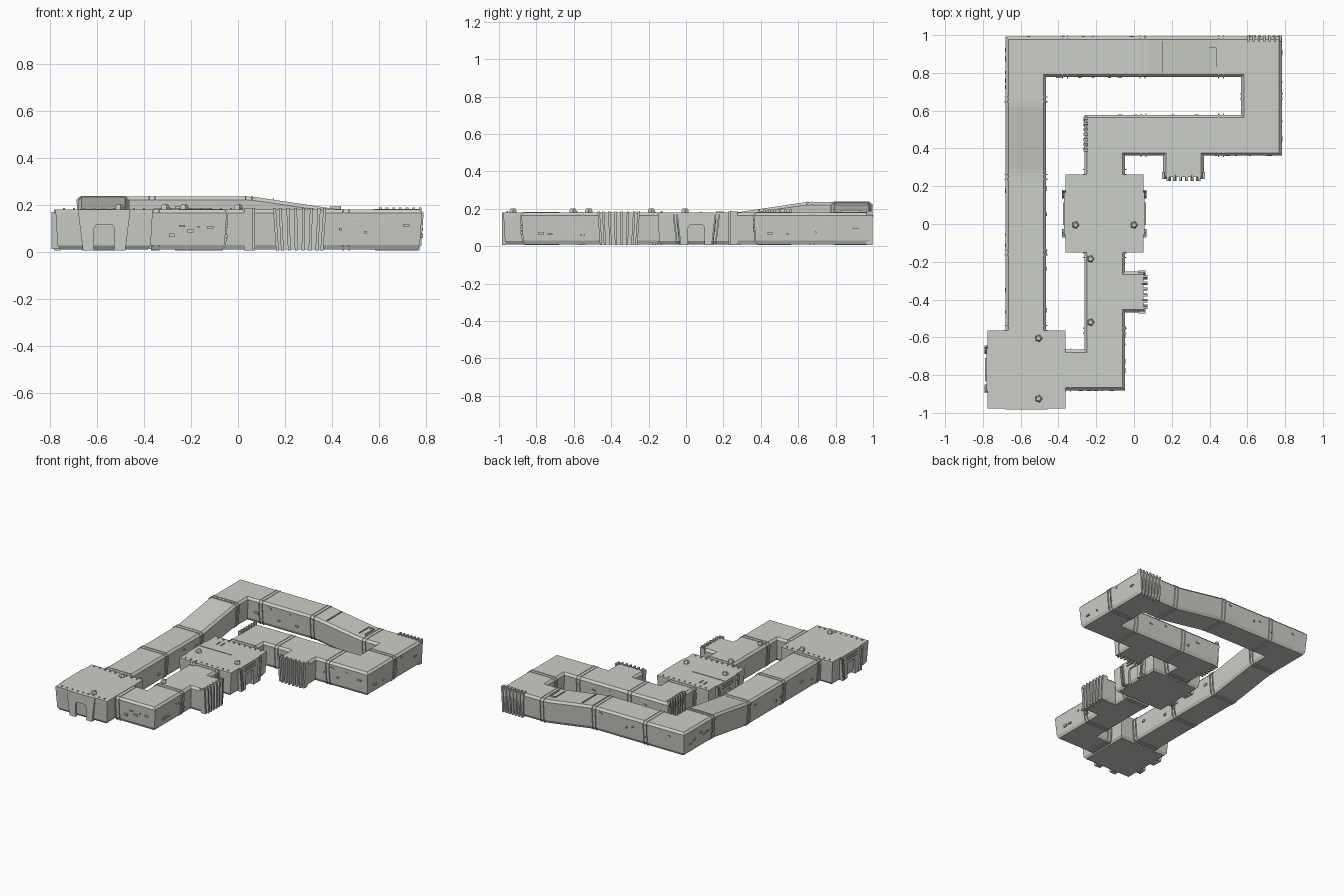
import bpy, bmesh, math, random
from mathutils import Vector

if "Cube" in bpy.data.objects:
    bpy.data.objects.remove(bpy.data.objects["Cube"])

random.seed(4)
mat = bpy.data.materials.new("pale_grey_panel")
mat.diffuse_color = (0.60, 0.615, 0.57, 1)
mat.use_nodes = True
mat.node_tree.nodes["Principled BSDF"].inputs["Base Color"].default_value = mat.diffuse_color

def finish(name, bm):
    bmesh.ops.recalc_face_normals(bm, faces=bm.faces)
    me = bpy.data.meshes.new(name)
    bm.to_mesh(me)
    bm.free()
    me.materials.append(mat)
    ob = bpy.data.objects.new(name, me)
    bpy.context.collection.objects.link(ob)
    return ob

def skin(bm, rings):
    """Join equal closed rings of points into a capped tube."""
    vs = [[bm.verts.new(p) for p in r] for r in rings]
    n = len(vs[0])
    for a, b in zip(vs, vs[1:]):
        for i in range(n):
            j = (i + 1) % n
            bm.faces.new((a[i], a[j], b[j], b[i]))
    bm.faces.new(vs[0])
    bm.faces.new(vs[-1][::-1])

# half cross-section of a corridor: (half width, height)
HALF = [(.088, .01), (.098, .03), (.1075, .165), (.093, .18)]
RING = [(.090, .006), (.104, .028), (.114, .167), (.096, .183)]

def sweep(bm, path, half):
    """Sweep a mirrored profile along a plan path with mitred corners."""
    prof = half + [(-u, z) for u, z in reversed(half)]
    pts = [Vector(p) for p in path]
    dirs = [(b - a).xy.normalized() for a, b in zip(pts, pts[1:])]
    rings = []
    for i, p in enumerate(pts):
        d0, d1 = dirs[max(i - 1, 0)], dirs[min(i, len(dirs) - 1)]
        m = (d0 + d1).normalized()
        k = 1 / m.dot(d1)
        side = Vector((m.y, -m.x)) * k
        rings.append([(p.x + side.x * u, p.y + side.y * u, p.z + z) for u, z in prof])
    skin(bm, rings)

def plate(bm, poly, x, y, out, d0, d1):
    """Extrude a (sideways, height) outline from a wall along the outward direction."""
    ox, oy = out
    skin(bm, [[(x + ox * d - oy * u, y + oy * d + ox * u, z) for u, z in poly]
              for d in (d0, d1)])

def box(bm, x0, x1, y0, y1, z0, z1):
    skin(bm, [[(x0, y0, z), (x1, y0, z), (x1, y1, z), (x0, y1, z)] for z in (z0, z1)])

# main corridors; the long one climbs to a raised corner and comes back down
UP = .055
L, T, R, M, C, B = -.5725, .885, .675, .47, -.155, -.773
bm = bmesh.new()
sweep(bm, [(L, -.57, 0), (L, .25, 0), (L, .29, .003), (L, .62, .052), (L, .66, UP), (L, T, UP),
           (.04, T, UP), (.08, T, .052), (.41, T, .003), (.45, T, 0),
           (R, T, 0), (R, M, 0), (C, M, 0), (C, .255, 0)], HALF)
finish("long_corridor", bm)
bm = bmesh.new()
sweep(bm, [(C, -.145, 0), (C, B, 0), (-.37, B, 0)], HALF)
finish("short_corridor", bm)

# pairs of thin frames at each corridor joint: (x, y, lift, runs along x?)
bm = bmesh.new()
joints = [(L, -.55, 0, 0), (L, -.15, 0, 0), (L, .25, 0, 0), (L, .66, UP, 0),
          (-.365, T, UP, 1), (.045, T, UP, 1), (.46, T, 0, 1), (R, .675, 0, 0),
          (.46, M, 0, 1), (.05, M, 0, 1), (C, .275, 0, 0),
          (C, -.165, 0, 0), (C, -.565, 0, 0), (-.35, B, 0, 1)]
for x, y, z, ax in joints:
    for o in (-.013, .013):
        dx, dy = (1, 0) if ax else (0, 1)
        sweep(bm, [(x + dx * (o - .003), y + dy * (o - .003), z),
                   (x + dx * (o + .003), y + dy * (o + .003), z)], RING)
finish("joint_frames", bm)

# two square rooms with a slightly narrower foot
ROOMS = [("corner_room", -.569, -.77), ("middle_room", -.157, .055)]
for name, cx, cy in ROOMS:
    bm = bmesh.new()
    rings = []
    for h, z in [(.185, .01), (.198, .028), (.206, .165), (.206, .181)]:
        rings.append([(cx + sx * h, cy + sy * h, z)
                      for sx, sy in ((-1, -1), (1, -1), (1, 1), (-1, 1))])
    skin(bm, rings)
    finish(name, bm)

# tapered door surrounds, arched recess and side fins on the open room walls
FRAME = [(-.112, .181), (-.09, .006), (-.043, .006), (-.043, .1), (-.034, .115),
         (.034, .115), (.043, .1), (.043, .006), (.09, .006), (.112, .181)]
surround, fins = bmesh.new(), bmesh.new()
for x, y, out in [(-.569, -.976, (0, -1)), (-.775, -.77, (-1, 0)),
                  (.049, .055, (1, 0)), (-.363, .055, (-1, 0))]:
    plate(surround, FRAME, x, y, out, -.02, .007)
    if out[1]:
        continue
    for u in (-.122, -.103, .103, .122):
        s = 1 if u > 0 else -1
        plate(fins, [(u - .004 - s * .018, .012), (u + .004 - s * .018, .012),
                     (u + .004, .17), (u - .004, .17)], x, y, out, -.02, .017)
    for z in (.14, .16):
        plate(fins, [(-.06, z), (.06, z), (.06, z + .006), (-.06, z + .006)], x, y, out, 0, .014)
finish("door_surrounds", surround)
finish("door_fins", fins)

# ribbed side stubs
def ribs(bm, x, y, out, n, half, d0, d1, top):
    for i in range(n):
        u = half * (2 * i / (n - 1) - 1)
        plate(bm, [(u * .88 - .006, .005), (u * .88 + .006, .005),
                   (u + .006, top), (u - .006, top)], x, y, out, d0, d1)

bm, rb = bmesh.new(), bmesh.new()
for x, y, out in [(.262, .25, (0, -1)), (.05, -.36, (1, 0))]:
    sweep(bm, [(x - out[0] * .17, y - out[1] * .17, 0), (x, y, 0)], HALF)
    ribs(rb, x, y, out, 2, .107, -.025, .012, .186)
    ribs(rb, x, y, out, 6, .083, -.01, .022, .186)
finish("side_stubs", bm)
finish("stub_ribs", rb)

# rib combs on two corridor corners
bm = bmesh.new()
ribs(bm, .69, .985, (0, 1), 7, .085, -.02, .012, .188)
ribs(bm, -.258, .475, (-1, 0), 7, .085, -.015, .01, .196)
finish("corner_combs", bm)

# five-sided roof vents
bm = bmesh.new()
for x, y in [(-.505, -.605), (-.505, -.925), (-.31, -.005), (0, -.005),
             (-.23, -.185), (-.23, -.52)]:
    rings = [[(x + r * math.cos(a * math.tau / 5), y + r * math.sin(a * math.tau / 5), z)
              for a in range(5)] for r, z in [(.02, .178), (.02, .19), (.013, .202)]]
    skin(bm, rings)
finish("roof_vents", bm)

# roof seams, hatch rails and small studs
bm = bmesh.new()
for s in [(.15, .154, .80, .97, .23), (.388, .392, .83, .935, .193), (.434, .438, .83, .935, .193),
          (.388, .438, .931, .935, .193), (-.65, -.49, .653, .657, .237),
          (-.36, -.11, .078, .082, .184), (-.285, -.28, .16, .2, .186),
          (-.25, -.245, .16, .2, .186)]:
    box(bm, *s[:4], s[4] - .012, s[4])
for cx, cy in [(r[1], r[2]) for r in ROOMS]:
    for i in range(9):
        px = cx - .17 + i * .0425
        for py in (cy - .185, cy + .185):
            box(bm, px - .004, px + .004, py - .004, py + .004, .178, .187)
finish("roof_details", bm)

# wall boxes scattered along straight walls: start, end, outward direction, lift
bm = bmesh.new()
walls = [((L - .1, -.5), (L - .1, .2), (-1, 0), 0), ((L + .1, -.5), (L + .1, .2), (1, 0), 0),
         ((L - .1, .7), (L - .1, .95), (-1, 0), UP), ((-.6, T + .1), (0, T + .1), (0, 1), UP),
         ((-.4, T - .1), (0, T - .1), (0, -1), UP), ((R + .1, .42), (R + .1, .93), (1, 0), 0),
         ((.42, M - .1), (.72, M - .1), (0, -1), 0), ((-.2, M + .1), (.5, M + .1), (0, 1), 0),
         ((C + .1, -.84), (C + .1, -.5), (1, 0), 0), ((-.32, B - .1), (-.1, B - .1), (0, -1), 0)]
for a, b, out, lift in walls:
    for i in range(5):
        t = (i + random.random()) / 5
        z = lift + random.uniform(.06, .15)
        w, h = random.uniform(.004, .014), random.uniform(.003, .008)
        plate(bm, [(-w, z - h), (w, z - h), (w, z + h), (-w, z + h)],
              a[0] + (b[0] - a[0]) * t, a[1] + (b[1] - a[1]) * t, out, -.005, .011)
finish("wall_boxes", bm)
